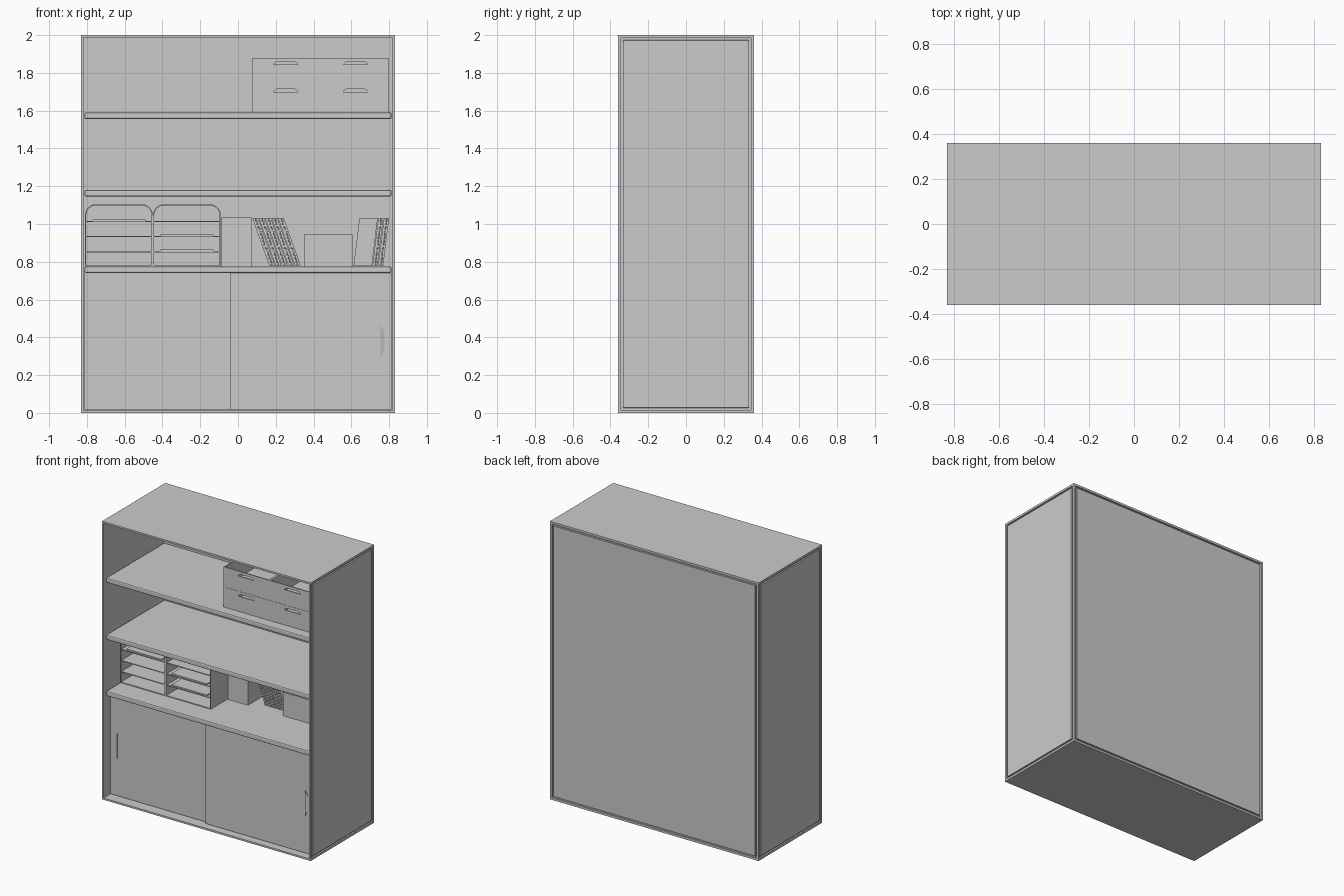
import bpy, bmesh, math
from mathutils import Matrix, Vector

old = bpy.data.objects.get("Cube")
if old:
    bpy.data.objects.remove(old, do_unlink=True)

grey = bpy.data.materials.new("plain grey")
grey.use_nodes = True
grey.diffuse_color = (0.6, 0.6, 0.6, 1)
grey.node_tree.nodes["Principled BSDF"].inputs["Base Color"].default_value = (0.6, 0.6, 0.6, 1)


def finish(name, bm):
    bmesh.ops.recalc_face_normals(bm, faces=bm.faces)
    mesh = bpy.data.meshes.new(name)
    bm.to_mesh(mesh)
    bm.free()
    mesh.materials.append(grey)
    obj = bpy.data.objects.new(name, mesh)
    bpy.context.collection.objects.link(obj)
    return obj


def add_box(bm, x0, x1, y0, y1, z0, z1):
    size = Matrix.Diagonal((x1 - x0, y1 - y0, z1 - z0, 1))
    place = Matrix.Translation(((x0 + x1) / 2, (y0 + y1) / 2, (z0 + z1) / 2))
    return bmesh.ops.create_cube(bm, size=1, matrix=place @ size)["verts"]


def add_prism(bm, outline, y0, y1):
    """Extrude an (x, z) outline along y."""
    face = bm.faces.new([bm.verts.new((x, y0, z)) for x, z in outline])
    out = bmesh.ops.extrude_face_region(bm, geom=[face])["geom"]
    moved = [v for v in out if isinstance(v, bmesh.types.BMVert)]
    bmesh.ops.translate(bm, verts=moved, vec=(0, y1 - y0, 0))


def box(name, *bounds):
    bm = bmesh.new()
    add_box(bm, *bounds)
    return finish(name, bm)


def facing(bm, direction):
    return max(bm.faces, key=lambda f: f.normal.dot(Vector(direction)) * f.calc_area())


def inset(bm, face, thickness, depth):
    bmesh.ops.inset_region(bm, faces=[face], thickness=thickness, depth=depth)


def cut(obj, cutter):
    cutter.hide_render = True
    cutter.hide_viewport = True
    cutter.display_type = 'WIRE'
    mod = obj.modifiers.new("openings", 'BOOLEAN')
    mod.object = cutter
    mod.solver = 'EXACT'


# Case: hollow shell with grooved side and back panels
bm = bmesh.new()
add_box(bm, -0.83, 0.83, -0.36, 0.36, 0, 2)
bm.normal_update()
for d in ((1, 0, 0), (-1, 0, 0), (0, 1, 0)):
    panel = facing(bm, d)
    inset(bm, panel, 0.022, 0)
    inset(bm, panel, 0.001, -0.01)
    inset(bm, panel, 0.015, 0)
    inset(bm, panel, 0.001, 0.01)
    bm.normal_update()
front = facing(bm, (0, -1, 0))
inset(bm, front, 0.018, 0)
hollow = bmesh.ops.extrude_face_region(bm, geom=[front])["geom"]
bmesh.ops.translate(bm, verts=[v for v in hollow if isinstance(v, bmesh.types.BMVert)], vec=(0, 0.68, 0))
if front.is_valid:
    bm.faces.remove(front)
finish("case", bm)

# Shelves with softened front edges
for name, z in (("lower_shelf", 0.74), ("middle_shelf", 1.145), ("upper_shelf", 1.555)):
    shelf = box(name, -0.812, 0.812, -0.34, 0.32, z, z + 0.036)
    bev = shelf.modifiers.new("soft edge", 'BEVEL')
    bev.width = 0.008
    bev.segments = 2

# Sliding doors with wedge finger pulls
box("right_door", -0.812, -0.035, -0.29, -0.27, 0.018, 0.742)
box("left_door", -0.04, 0.812, -0.31, -0.29, 0.018, 0.742)
for name, s, y in (("right_pull", -1, -0.29), ("left_pull", 1, -0.31)):
    bm = bmesh.new()
    ridge = [bm.verts.new((s * 0.755, y - 0.008, z)) for z in (0.29, 0.47)]
    base = [bm.verts.new((s * 0.755, y, z)) for z in (0.29, 0.47)]
    edge = [bm.verts.new((s * 0.775, y, z)) for z in (0.33, 0.43)]
    bmesh.ops.convex_hull(bm, input=ridge + base + edge)
    finish(name, bm)

# Open bins, two wide and two high, with hand slots in front
T = 0.008
for row, z in enumerate((1.591, 1.736)):
    for col, x in enumerate((0.075, 0.4375)):
        w, h, y0, y1 = 0.3625, 0.144, -0.27, 0.29
        tag = ("lower", "upper")[row] + ("_right", "_left")[col]
        bm = bmesh.new()
        add_box(bm, x, x + w, y0 + T, y1, z, z + T)
        add_box(bm, x, x + w, y1 - T, y1, z + T, z + h)
        for a in (x, x + w - T):
            add_box(bm, a, a + T, y0 + T, y1 - T, z + T, z + h)
        finish(tag + "_bin", bm)
        panel = box(tag + "_bin_front", x, x + w, y0, y0 + T, z, z + h)
        c = (0.2525, 0.6225)[col]
        top, low = z + h - 0.02, z + h - 0.035
        bm = bmesh.new()
        add_prism(bm, [(c - 0.065, low), (c + 0.065, low), (c + 0.058, low + 0.008), (c + 0.045, top),
                       (c - 0.045, top), (c - 0.058, low + 0.008)], y0 - 0.02, y0 + 0.03)
        cut(panel, finish(tag + "_slot_cutter", bm))


# Paper trays in round-topped housings
def arch(x0, x1, z0, z1, r):
    pts = [(x0, z0), (x1, z0)]
    for cx, start in ((x1 - r, 0), (x0 + r, 90)):
        for i in range(7):
            a = math.radians(start + i * 15)
            pts.append((cx + r * math.cos(a), z1 - r + r * math.sin(a)))
    return pts


floor = 0.776
for tag, x, sheets in (("right", -0.81, (3,)), ("left", -0.45, (1, 2))):
    bm = bmesh.new()
    add_prism(bm, arch(x, x + 0.359, floor, 1.105, 0.06), -0.18, 0.3)
    housing = finish(tag + "_tray_housing", bm)
    bm = bmesh.new()
    add_prism(bm, arch(x + 0.006, x + 0.353, floor + 0.006, 1.099, 0.054), -0.25, 0.29)
    cut(housing, finish(tag + "_housing_cutter", bm))
    bm = bmesh.new()
    paper = bmesh.new()
    for level in range(1, 4):
        z = floor + level * 0.08
        add_box(bm, x + 0.004, x + 0.355, -0.175, 0.292, z - 0.006, z)
        if level in sheets:
            add_box(paper, x + 0.04, x + 0.32, -0.17, 0.26, z, z + 0.009)
    finish(tag + "_trays", bm)
    finish(tag + "_paper_stack", paper)

# Plain storage boxes
box("tall_box", -0.088, 0.072, 0.01, 0.3, floor, 1.035)
box("short_box", 0.35, 0.605, 0.01, 0.3, floor, 0.945)


# Leaning notebooks with rows of binding rings
def notebooks(name, x_low, x_high, widths, ringed, y):
    books, rings = bmesh.new(), bmesh.new()
    z0, z1 = floor + 0.004, 1.033
    offset = 0
    for i, w in enumerate(widths):
        a, b = x_low + offset, x_high + offset
        add_prism(books, [(a, z0), (a + w - 0.003, z0), (b + w - 0.003, z1), (b, z1)], y, 0.29)
        offset += w
        if i in ringed:
            for k in range(14):
                t = (k + 0.5) / 14
                place = Matrix.Translation((a + (b - a) * t + w / 2, y, z0 + (z1 - z0) * t))
                turn = Matrix.Rotation(math.pi / 2, 4, 'Y')
                bmesh.ops.create_cone(rings, cap_ends=True, segments=8, radius1=0.008, radius2=0.008,
                                      depth=0.008, matrix=place @ turn)
    finish(name, books)
    finish(name + "_rings", rings)


notebooks("leaning_notebooks", 0.165, 0.075, [0.034] * 5, range(5), 0.07)
notebooks("side_notebooks", 0.612, 0.643, [0.1, 0.03, 0.03], (1, 2), 0.05)
